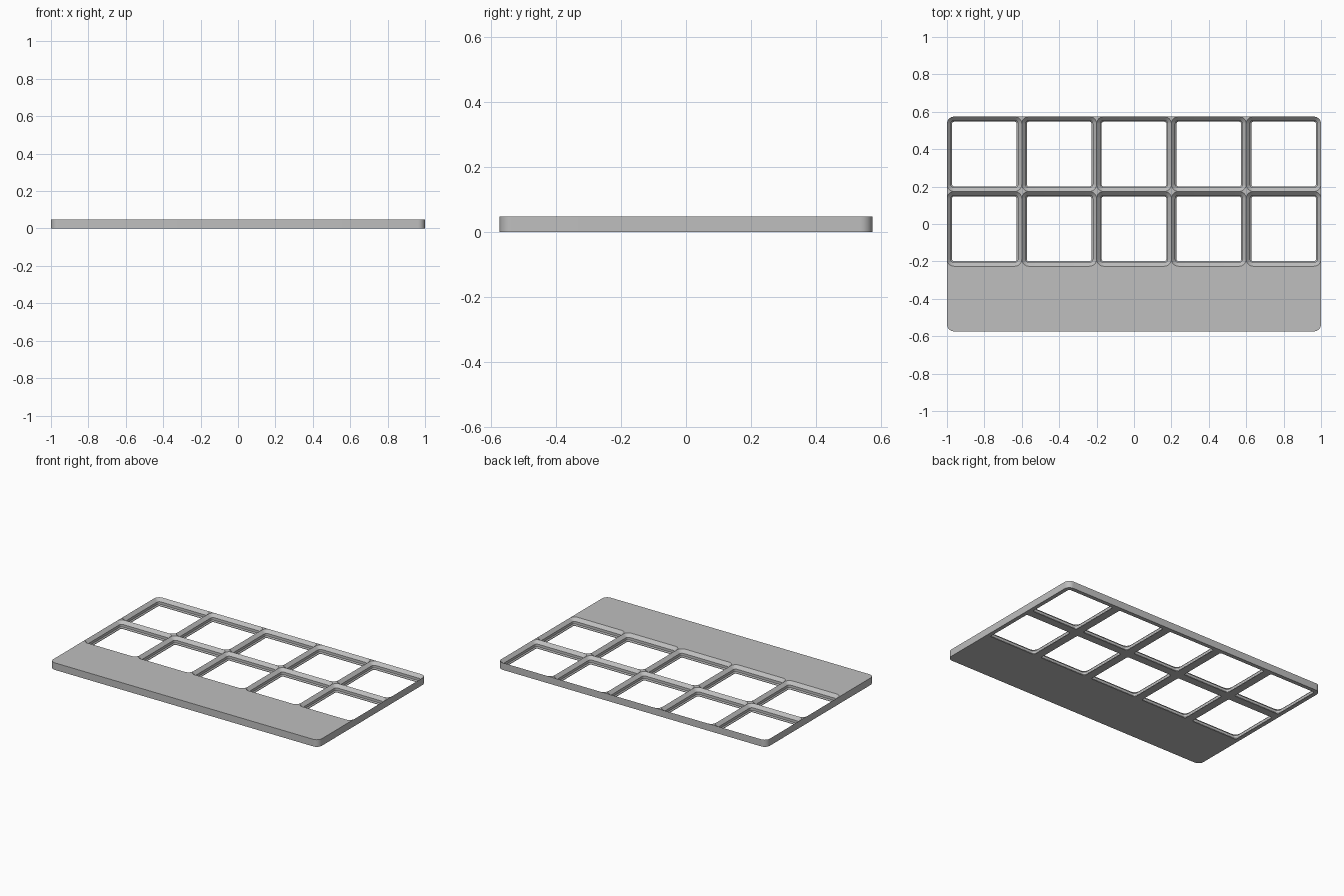
import bpy, bmesh, math

cube = bpy.data.objects.get("Cube")
if cube:
    bpy.data.objects.remove(cube, do_unlink=True)

# Dimensions
COLS, ROWS = 5, 2
CELL = 0.4
HALF_X, HALF_Y = 1.0, 0.574
MM = 1 / 105
TOP = 5 * MM
RADIUS = 4 * MM
STEPS = 8
FRONT_ROW_Y = HALF_Y - ROWS * CELL
CORNERS = [(1, 1), (-1, 1), (-1, -1), (1, -1)]

# Pocket wall section: inset from the cell edge, corner radius, height
SECTION = [(2.85, 1.15, 0), (2.85, 1.15, 0.35), (2.15, 1.85, 1.05),
           (2.15, 1.85, 2.85), (0, 4, 5)]

bm = bmesh.new()


def arc(cx, cy, r, k):
    """Points of one rounded corner, counter-clockwise."""
    angles = [(k + i / STEPS) * math.pi / 2 for i in range(STEPS + 1)]
    return [(cx + r * math.cos(a), cy + r * math.sin(a)) for a in angles]


def rounded_square(cx, cy, inset, r):
    d = CELL / 2 - inset - r
    return [p for k, (sx, sy) in enumerate(CORNERS)
            for p in arc(cx + sx * d, cy + sy * d, r, k)]


def cell_outline(cx, cy):
    """Square cell edge, rounded only at the outer corners of the plate."""
    points = []
    d = CELL / 2 - RADIUS
    for k, (sx, sy) in enumerate(CORNERS):
        corner = arc(cx + sx * d, cy + sy * d, RADIUS, k)
        x, y = cx + sx * CELL / 2, cy + sy * CELL / 2
        if not (abs(x) > HALF_X - 0.01 and y > HALF_Y - 0.01):
            corner[1:-1] = [(x, y)] * (STEPS - 1)
        points += corner
    return points


def ring(points, z):
    return [bm.verts.new((x, y, z)) for x, y in points]


def is_inner(a, b):
    """True for an edge shared with a neighbouring cell or the front strip."""
    same_x = abs(a.co.x - b.co.x) < 1e-5 and abs(a.co.x) < HALF_X - 0.01
    same_y = abs(a.co.y - b.co.y) < 1e-5 and a.co.y < HALF_Y - 0.01
    return same_x or (same_y and a.co.y > -HALF_Y + 0.01)


def bridge(low, high, skip_inner=False):
    for i in range(len(low)):
        j = (i + 1) % len(low)
        if not (skip_inner and is_inner(low[i], low[j])):
            bm.faces.new((low[i], low[j], high[j], high[i]))


# Open pockets with stepped, chamfered walls
for row in range(ROWS):
    for col in range(COLS):
        cx = -HALF_X + CELL * (col + 0.5)
        cy = HALF_Y - CELL * (row + 0.5)
        outline = cell_outline(cx, cy)
        bottom, top = ring(outline, 0), ring(outline, TOP)
        rings = [bottom]
        for inset, r, z in SECTION:
            rings.append(ring(rounded_square(cx, cy, inset * MM, r * MM), z * MM))
        rings.append(top)
        for low, high in zip(rings, rings[1:]):
            bridge(low, high)
        bridge(bottom, top, skip_inner=True)

# Solid strip along the front
strip = arc(-HALF_X + RADIUS, -HALF_Y + RADIUS, RADIUS, 2)
strip += arc(HALF_X - RADIUS, -HALF_Y + RADIUS, RADIUS, 3)
for col in reversed(range(COLS)):
    left = -HALF_X + CELL * col
    strip += [(left + x, FRONT_ROW_Y) for x in (CELL, CELL - RADIUS, RADIUS)]
strip.append((-HALF_X, FRONT_ROW_Y))
bottom, top = ring(strip, 0), ring(strip, TOP)
bm.faces.new(bottom)
bm.faces.new(top)
bridge(bottom, top, skip_inner=True)

# Weld the parts into one clean shell
bmesh.ops.remove_doubles(bm, verts=bm.verts[:], dist=1e-5)
bmesh.ops.recalc_face_normals(bm, faces=bm.faces[:])

mesh = bpy.data.meshes.new("grid_baseplate")
bm.to_mesh(mesh)
bm.free()
plate = bpy.data.objects.new("grid_baseplate", mesh)
bpy.context.collection.objects.link(plate)

# Plain grey plastic
grey = bpy.data.materials.new("grey_plastic")
grey.use_nodes = True
color = (0.52, 0.52, 0.52, 1)
grey.diffuse_color = color
grey.node_tree.nodes["Principled BSDF"].inputs["Base Color"].default_value = color
mesh.materials.append(grey)

# Smooth corners, sharp edges
bpy.ops.object.select_all(action="DESELECT")
plate.select_set(True)
bpy.context.view_layer.objects.active = plate
bpy.ops.object.shade_smooth_by_angle(angle=math.radians(25))
